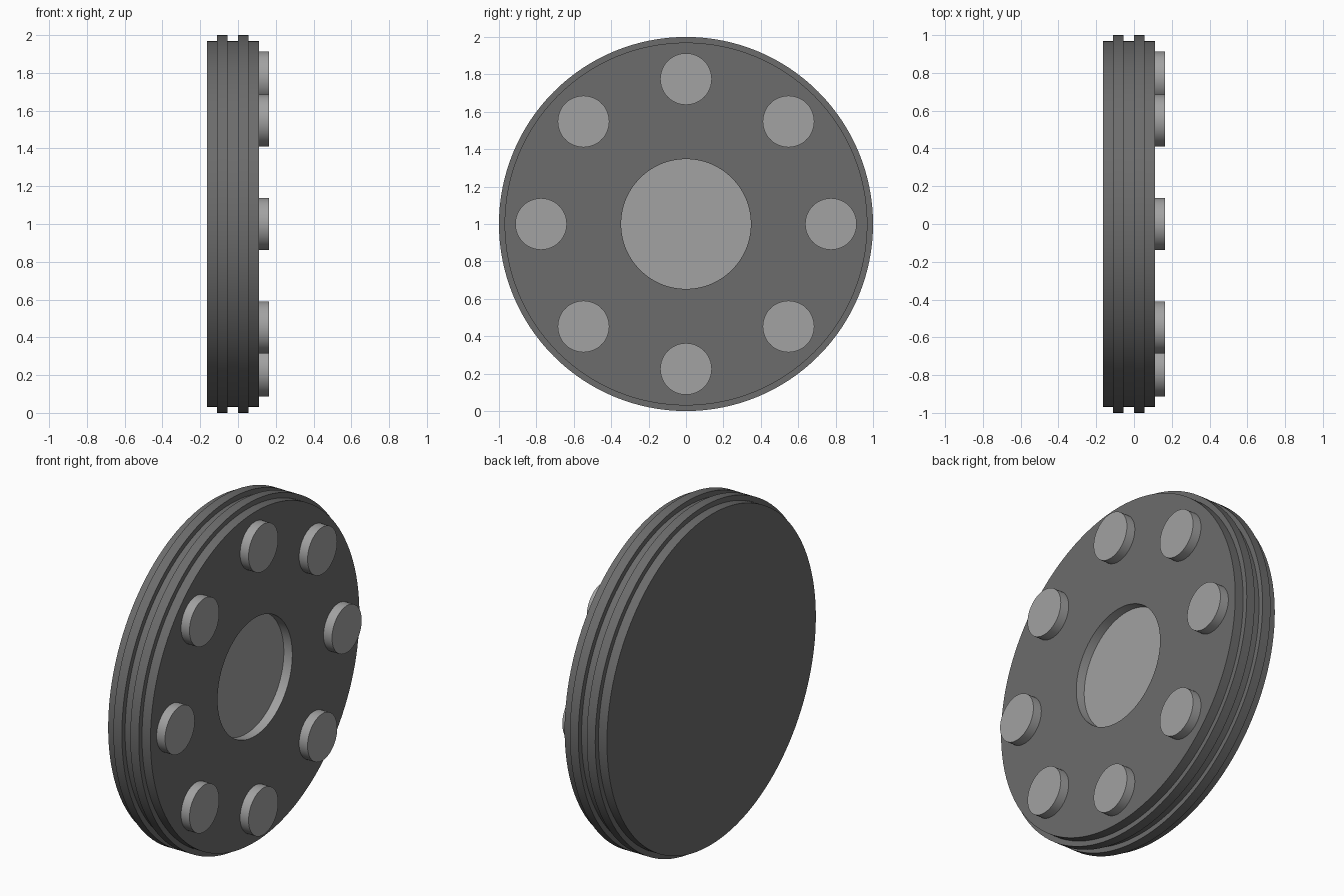
import bpy, bmesh, math
from mathutils import Matrix, Vector

if "Cube" in bpy.data.objects:
    bpy.data.objects.remove(bpy.data.objects["Cube"])

def material(name, value):
    m = bpy.data.materials.new(name)
    m.diffuse_color = (value, value, value, 1)
    m.use_nodes = True
    m.node_tree.nodes["Principled BSDF"].inputs["Base Color"].default_value = m.diffuse_color
    return m

dark = material("dark grey", 0.15)
light = material("light grey", 0.36)

def lathe(name, profile, mats, segs, centre=(0, 0, 1), rule=None):
    """Revolve (x, radius) points around the x axis."""
    bm = bmesh.new()
    rings = []
    for x, r in profile:
        if r == 0:
            rings.append([bm.verts.new((x, 0, 0))])
        else:
            rings.append([bm.verts.new((x, r * math.sin(2 * math.pi * i / segs),
                                        r * math.cos(2 * math.pi * i / segs)))
                          for i in range(segs)])
    for k, (a, b) in enumerate(zip(rings, rings[1:])):
        for i in range(segs):
            j = (i + 1) % segs
            if len(a) == 1:
                f = bm.faces.new((a[0], b[i], b[j]))
            elif len(b) == 1:
                f = bm.faces.new((a[i], b[0], a[j]))
            else:
                f = bm.faces.new((a[i], b[i], b[j], a[j]))
            if rule:
                f.material_index = rule(k)
    bmesh.ops.recalc_face_normals(bm, faces=bm.faces)
    me = bpy.data.meshes.new(name)
    bm.to_mesh(me)
    bm.free()
    for m in mats:
        me.materials.append(m)
    ob = bpy.data.objects.new(name, me)
    ob.location = centre
    bpy.context.collection.objects.link(ob)
    bpy.ops.object.select_all(action='DESELECT')
    ob.select_set(True)
    bpy.context.view_layer.objects.active = ob
    bpy.ops.object.shade_smooth_by_angle(angle=math.radians(30))
    return ob

S = 0.055            # thickness of every layer
R, r, hole = 1.0, 0.97, 0.347

# disc body with two raised rim bands and a recessed, light centre
body = [(-3*S, 0), (-3*S, r), (-2*S, r), (-2*S, R), (-S, R), (-S, r),
        (0, r), (0, R), (S, R), (S, r), (2*S, r), (2*S, hole), (S, hole), (S, 0)]
lathe("disc_body", body, (dark, light), 128, rule=lambda k: 1 if k >= 11 else 0)

# ring of eight round studs
for i in range(8):
    a = i * math.pi / 4
    lathe(f"stud_{i + 1}", [(1.9*S, 0), (1.9*S, 0.138), (3*S, 0.138), (3*S, 0)], (light,), 48,
          centre=(0, 0.775 * math.sin(a), 1 + 0.775 * math.cos(a)))
